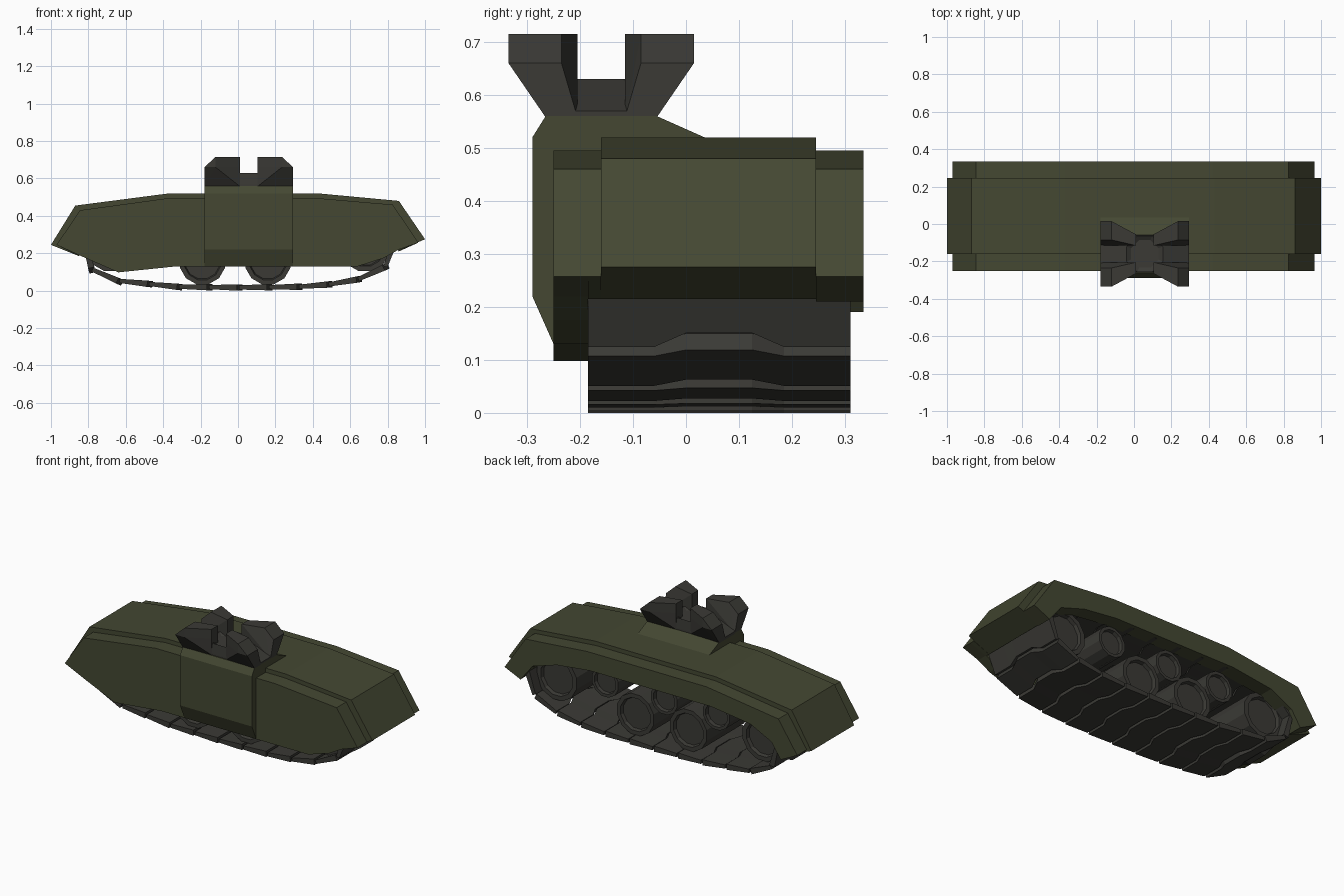
import bpy, bmesh, math
from mathutils import Vector

old = bpy.data.objects.get("Cube")
if old:
    bpy.data.objects.remove(old, do_unlink=True)


def material(name, rgb):
    m = bpy.data.materials.new(name)
    m.use_nodes = True
    m.diffuse_color = (*rgb, 1)
    m.node_tree.nodes["Principled BSDF"].inputs["Base Color"].default_value = (*rgb, 1)
    return m


GREEN = material("olive green", (0.058, 0.064, 0.032))
GREY = material("dark grey", (0.043, 0.042, 0.036))


def finish(bm, name, mat):
    bmesh.ops.recalc_face_normals(bm, faces=bm.faces)
    me = bpy.data.meshes.new(name)
    bm.to_mesh(me)
    bm.free()
    me.materials.append(mat)
    ob = bpy.data.objects.new(name, me)
    bpy.context.collection.objects.link(ob)
    return ob


def extrude(bm, points, offset):
    """Prism from a planar outline."""
    face = bm.faces.new([bm.verts.new(p) for p in points])
    new = bmesh.ops.extrude_face_region(bm, geom=[face])["geom"]
    bmesh.ops.translate(bm, vec=offset, verts=[g for g in new if isinstance(g, bmesh.types.BMVert)])


def slab(name, outline, y0, y1, mat):
    bm = bmesh.new()
    extrude(bm, [(x, y0, z) for x, z in outline], (0, y1 - y0, 0))
    return finish(bm, name, mat)


def hull_of(bm, points):
    verts = [bm.verts.new(p) for p in points]
    res = bmesh.ops.convex_hull(bm, input=verts)
    spare = [g for g in res["geom_interior"] if isinstance(g, bmesh.types.BMVert)]
    bmesh.ops.delete(bm, geom=spare, context='VERTS')


# Hull shell: arched centre with a slightly smaller rim on each side
centre_top = [(-1, .245), (-.87, .455), (-.37, .52), (.43, .52), (.86, .48), (1, .275)]
rim_top = [(-.97, .245), (-.845, .43), (-.37, .495), (.42, .495), (.827, .46), (.965, .257)]
arch = [(.86, .215), (.8, .33), (.66, .4), (.4, .425), (-.4, .425), (-.68, .39), (-.8, .32), (-.85, .185)]
rear_arch = [(.86, .21), (.78, .31), (.62, .36), (.4, .385), (-.4, .385), (-.66, .35), (-.8, .28), (-.86, .19)]
skirt_bottom = [(.86, .22), (.78, .175), (.64, .13), (-.33, .13), (-.64, .098), (-.85, .19)]
slab("hull_centre", centre_top + arch, -.16, .245, GREEN)
slab("rear_rim", rim_top + rear_arch, .245, .335, GREEN)
slab("front_skirt", rim_top + skirt_bottom, -.25, -.185, GREEN)
slab("front_rim", rim_top + arch, -.185, -.16, GREEN)

# Raised block on the front that carries the mount
block = [(-.24, .13), (-.25, .13), (-.29, .22), (-.29, .52), (-.265, .56),
         (-.055, .56), (.035, .52), (.035, .5), (-.24, .46)]
bm = bmesh.new()
extrude(bm, [(-.18, y, z) for y, z in block], (.475, 0, 0))
finish(bm, "front_block", GREEN)

# Four-pronged mount with an octagonal socket
CX, CY = .0575, -.16
bm = bmesh.new()
ring = [(CX + .105 * math.cos(a), CY + .105 * math.sin(a), .63)
        for a in (math.pi / 8 + k * math.pi / 4 for k in range(8))]
base = [(CX + sx * .2375, CY + sy * .1, z) for sx in (-1, 1) for sy in (-1, 1) for z in (.555, .57)]
hull_of(bm, ring + base)
bmesh.ops.dissolve_limit(bm, angle_limit=.02, verts=bm.verts, edges=bm.edges)
top = max(bm.faces, key=lambda f: f.calc_center_median().z)
bmesh.ops.inset_region(bm, faces=[top], thickness=.025, depth=0)
bmesh.ops.translate(bm, vec=(0, 0, -.015), verts=top.verts)
finish(bm, "mount_socket", GREY)

prong = [(.1775, .175, .715), (.0475, .105, .715), (.0475, .045, .715), (.1775, .075, .715),
         (.2375, .175, .66), (.2375, .075, .66), (.1775, .175, .66), (.0475, .105, .66),
         (.2375, .105, .558), (.2375, .045, .558), (.0475, .1, .558), (.0475, .045, .558)]
bm = bmesh.new()
for sx in (-1, 1):
    for sy in (-1, 1):
        hull_of(bm, [(CX + sx * x, CY + sy * y, z) for x, y, z in prong])
bmesh.ops.dissolve_limit(bm, angle_limit=.02, verts=bm.verts, edges=bm.edges)
finish(bm, "mount_prongs", GREY)


# Wheels: twelve-sided rollers with dished ends
def wheel(name, x, z, r):
    bm = bmesh.new()
    pts = [(x + r * math.cos(a), -.15, z + r * math.sin(a))
           for a in (math.pi / 12 + k * math.pi / 6 for k in range(12))]
    extrude(bm, pts, (0, .4, 0))
    bmesh.ops.recalc_face_normals(bm, faces=bm.faces)
    ends = [f for f in bm.faces if len(f.verts) == 12]
    bmesh.ops.inset_individual(bm, faces=ends, thickness=r * .2, depth=0)
    bmesh.ops.inset_individual(bm, faces=ends, thickness=r * .05, depth=-.02)
    finish(bm, name, GREY)


for i, x in enumerate((-.68, .68)):
    wheel(f"end_wheel_{i + 1}", x, .235, .135)
for i, x in enumerate((-.19, .16)):
    wheel(f"road_wheel_{i + 1}", x, .155, .125)
for i, x in enumerate((-.375, -.03, .36)):
    wheel(f"return_roller_{i + 1}", x, .295, .09)

# Track: links with a stepped edge, spaced evenly along a closed loop
loop = [Vector(p) for p in [
    (0, .018), (.33, .022), (.53, .038), (.68, .07), (.79, .13), (.845, .22), (.82, .32),
    (.7, .385), (.4, .4), (-.4, .4), (-.7, .37), (-.81, .3), (-.83, .2), (-.77, .1),
    (-.65, .055), (-.33, .022)]]
segs = list(zip(loop, loop[1:] + loop[:1]))
total = sum((b - a).length for a, b in segs)


def along(d):
    d %= total
    for a, b in segs:
        length = (b - a).length
        if d <= length:
            return a.lerp(b, d / length)
        d -= length
    return loop[0]


COUNT = 23
pitch = total / COUNT
edge = [(-.185, 0), (-.06, 0), (0, .028), (.125, .028), (.185, 0), (.31, 0)]
bm = bmesh.new()
for i in range(COUNT):
    a, b = along(i * pitch + .005), along((i + 1) * pitch - .005)
    t = (b - a).normalized()
    n = Vector((-t.y, t.x))
    rows = []
    # Each link is thicker at its leading end
    for start, shift, low, high in ((a, 0, -.012, .01), (b, 0, -.018, .016)):
        for off in (low, high):
            rows.append([bm.verts.new((p.x, y, max(p.y, 0)))
                         for y, s in edge for p in [start + t * (s + shift) + n * off]])
    order = [rows[0], rows[1], rows[3], rows[2]]
    for p, q in zip(order, order[1:] + order[:1]):
        for k in range(len(edge) - 1):
            bm.faces.new((p[k], p[k + 1], q[k + 1], q[k]))
    for k in (0, -1):
        bm.faces.new([r[k] for r in order])
finish(bm, "track_links", GREY)
